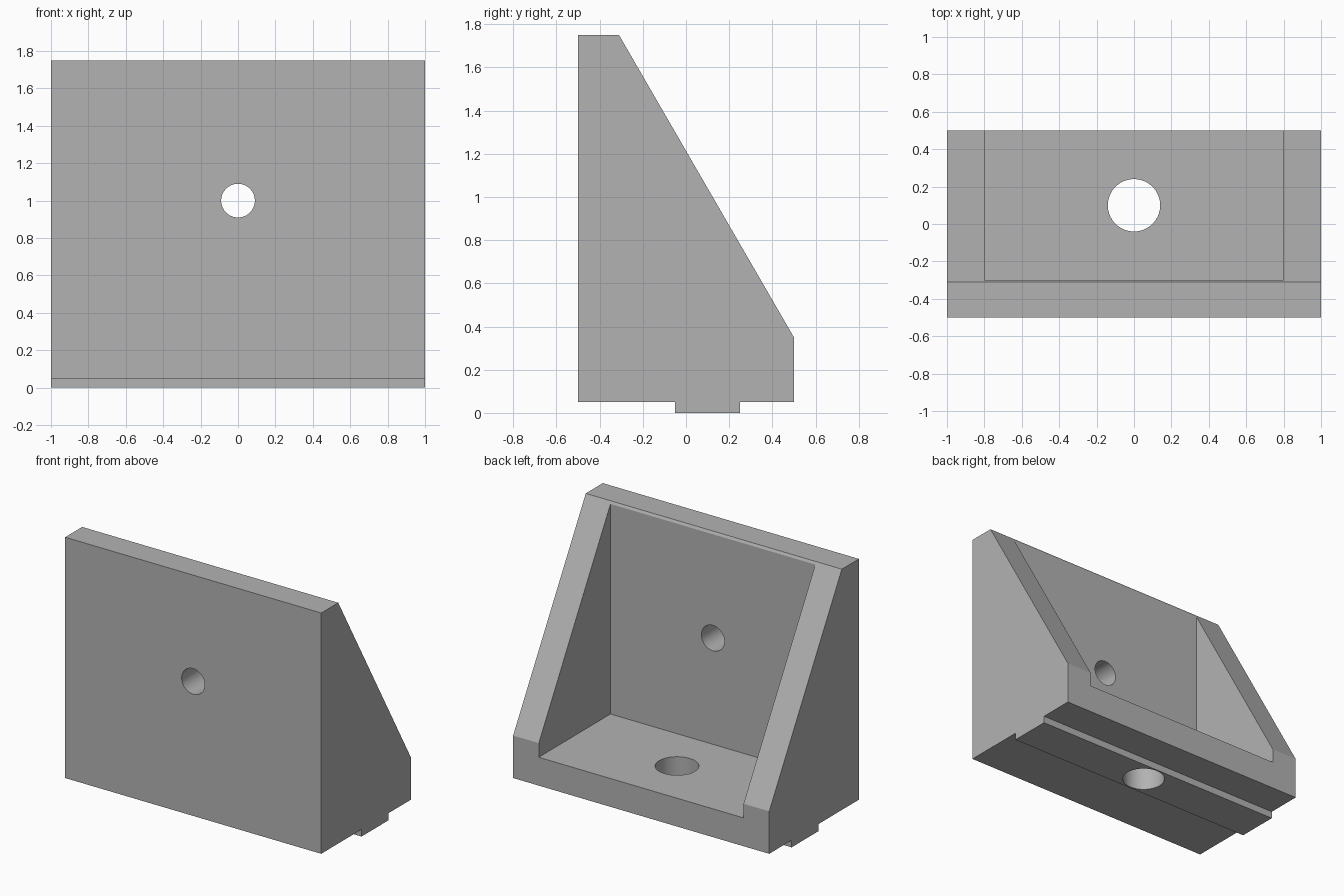
import bpy
import bmesh
import math

if "Cube" in bpy.data.objects:
    bpy.data.objects.remove(bpy.data.objects["Cube"], do_unlink=True)

HALF_WIDTH = 1.0

# Plain grey metal
grey = bpy.data.materials.new("grey_metal")
grey.use_nodes = True
colour = (0.45, 0.45, 0.45, 1)
grey.diffuse_color = colour
grey.node_tree.nodes["Principled BSDF"].inputs["Base Color"].default_value = colour


def extrude_profile(name, points, half):
    """Extrude a (y, z) outline along x, centred on x = 0."""
    bm = bmesh.new()
    face = bm.faces.new([bm.verts.new((-half, y, z)) for y, z in points])
    ext = bmesh.ops.extrude_face_region(bm, geom=[face])
    verts = [v for v in ext["geom"] if isinstance(v, bmesh.types.BMVert)]
    bmesh.ops.translate(bm, verts=verts, vec=(2 * half, 0, 0))
    bmesh.ops.recalc_face_normals(bm, faces=bm.faces)
    mesh = bpy.data.meshes.new(name)
    bm.to_mesh(mesh)
    bm.free()
    mesh.materials.append(grey)
    obj = bpy.data.objects.new(name, mesh)
    bpy.context.collection.objects.link(obj)
    return obj


def drill(name, radius, depth, location, rotation=(0, 0, 0)):
    """Make a cylinder used to cut a round hole."""
    bpy.ops.mesh.primitive_cylinder_add(vertices=64, radius=radius, depth=depth,
                                        location=location, rotation=rotation)
    obj = bpy.context.object
    obj.name = name
    obj.data.materials.append(grey)
    return obj


def cut(target, cutter):
    """Subtract the cutter from the target, then discard it."""
    cutter.hide_render = True
    bpy.context.view_layer.objects.active = target
    mod = target.modifiers.new("cut", "BOOLEAN")
    mod.operation = "DIFFERENCE"
    mod.solver = "EXACT"
    mod.object = cutter
    bpy.ops.object.modifier_apply(modifier=mod.name)
    bpy.data.objects.remove(cutter, do_unlink=True)


# Bracket outline with the locating key under the base
outline = [(-0.5, 0.05), (-0.05, 0.05), (-0.05, 0), (0.25, 0), (0.25, 0.05),
           (0.5, 0.05), (0.5, 0.35), (-0.31, 1.75), (-0.5, 1.75)]
bracket = extrude_profile("angle_bracket", outline, HALF_WIDTH)

# Pocket between the two side gussets
cut(bracket, extrude_profile("pocket_cutter",
                             [(-0.3, 0.25), (1, 0.25), (1, 2), (-0.3, 2)], 0.8))

# Bolt holes through the upright plate and the base
cut(bracket, drill("plate_hole_cutter", 0.09, 0.6, (0, -0.4, 1),
                   (math.pi / 2, 0, 0)))
cut(bracket, drill("base_hole_cutter", 0.14, 0.8, (0, 0.1, 0.1)))

# Smooth hole walls, crisp edges
bpy.ops.object.select_all(action="DESELECT")
bracket.select_set(True)
bpy.context.view_layer.objects.active = bracket
bpy.ops.object.shade_smooth_by_angle(angle=math.radians(25))
